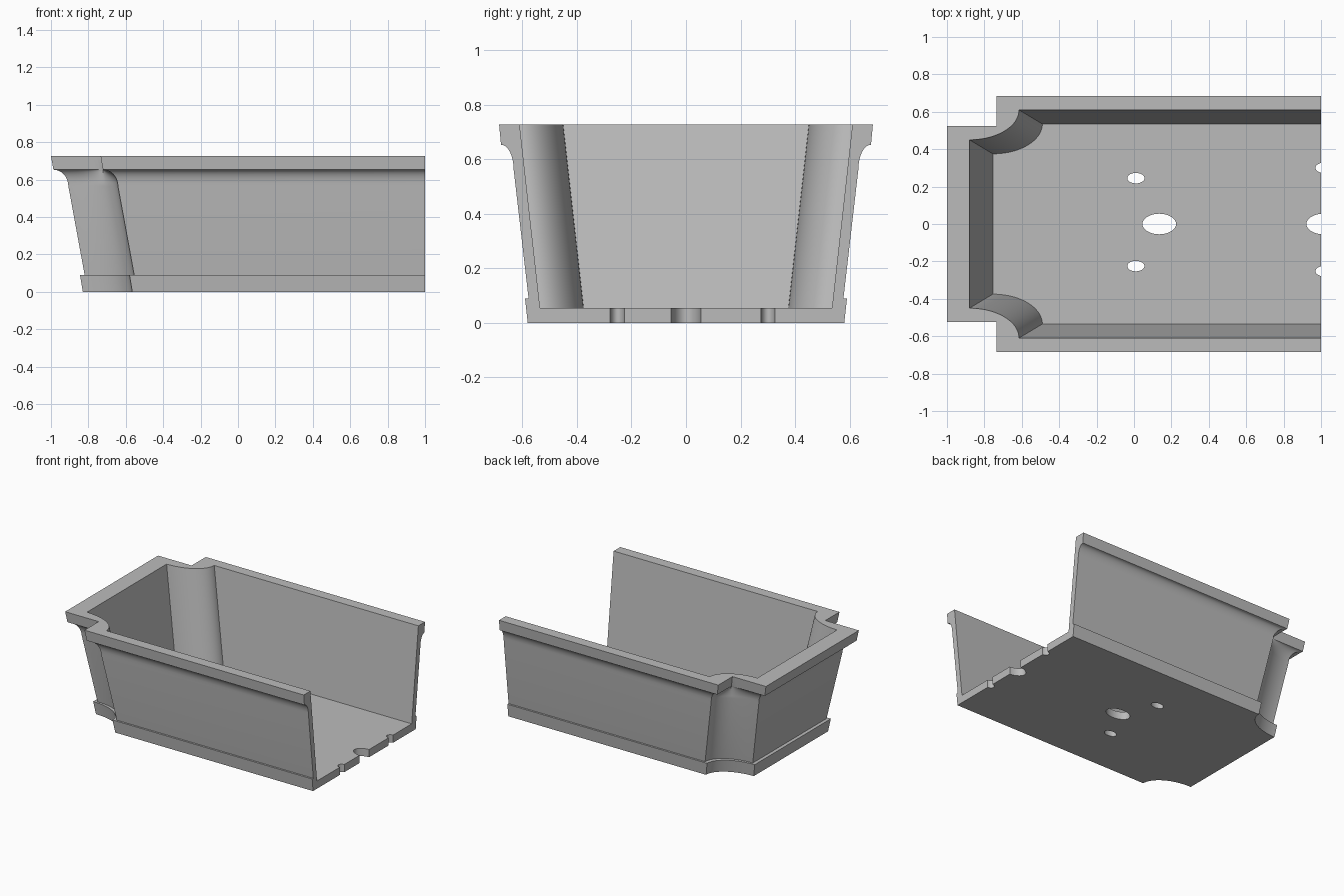
import bpy, bmesh, math

if "Cube" in bpy.data.objects:
    bpy.data.objects.remove(bpy.data.objects["Cube"], do_unlink=True)

NOTCH_X, NOTCH_Y = 0.265, 0.16   # size of the corner notch
STEPS = 24                       # segments per notch
FLOOR_Z, TOP_Z = 0.055, 0.727

stone = bpy.data.materials.new("plain grey")
stone.use_nodes = True
grey = (0.5, 0.5, 0.5, 1)
stone.diffuse_color = grey
stone.node_tree.nodes["Principled BSDF"].inputs["Base Color"].default_value = grey


def outline(x, y, square):
    """Open plan path around the closed end; notches blend from round to square."""
    half = []
    for i in range(STEPS + 1):
        t = i / STEPS
        a = t * math.pi / 2
        u = (1 - square) * math.sin(a) + square * min(1, 2 * t)
        v = (1 - square) * math.cos(a) + square * min(1, 2 - 2 * t)
        half.append((-x + NOTCH_X * u, y - NOTCH_Y * v))
    half.append((1, y))
    return [(px, -py) for px, py in reversed(half)] + half


# Wall profile: end distance, side distance, height, notch squareness
levels = [(0.83, 0.58, 0, 0), (0.845, 0.59, 0.09, 0),
          (0.82, 0.577, 0.09, 0), (0.907, 0.632, 0.565, 0)]
for i in range(1, 9):            # cove under the rim
    a = i / 8 * math.pi / 2
    out = 1 - math.cos(a)
    levels.append((0.907 + 0.08 * out, 0.632 + 0.046 * out,
                   0.565 + 0.088 * math.sin(a), out))
levels += [(1, 0.685, TOP_Z, 1), (0.88, 0.61, TOP_Z, 0),
           (0.755, 0.535, FLOOR_Z, 0)]

# Trough body, lofted through the levels
bm = bmesh.new()
rings = [[bm.verts.new((px, py, z)) for px, py in outline(x, y, sq)]
         for x, y, z, sq in levels]
for lower, upper in zip(rings, rings[1:]):
    for i in range(len(lower) - 1):
        bm.faces.new((lower[i], lower[i + 1], upper[i + 1], upper[i]))
bm.faces.new(rings[0])
bm.faces.new(rings[-1])
bm.faces.new([r[0] for r in rings] + [r[-1] for r in reversed(rings)])
bmesh.ops.recalc_face_normals(bm, faces=bm.faces)
mesh = bpy.data.meshes.new("planter_trough")
bm.to_mesh(mesh)
bm.free()
mesh.materials.append(stone)
trough = bpy.data.objects.new("planter_trough", mesh)
bpy.context.collection.objects.link(trough)

# Drain holes through the floor: x, y, radius in x, radius in y
holes = [(0.135, 0, 0.09, 0.055), (0.01, 0.245, 0.046, 0.028),
         (0.01, -0.225, 0.046, 0.028), (1.012, 0, 0.09, 0.055),
         (1.012, 0.3, 0.042, 0.027), (1.012, -0.252, 0.042, 0.027)]
for x, y, rx, ry in holes:
    bpy.ops.mesh.primitive_cylinder_add(vertices=32, radius=1, depth=0.2,
                                        location=(x, y, 0.02))
    cutter = bpy.context.object
    cutter.name = "drain_hole_cutter"
    cutter.scale = (rx, ry, 1)
    cutter.hide_render = True
    cutter.data.materials.append(stone)
    bpy.context.view_layer.update()
    cut = trough.modifiers.new("drain_hole", 'BOOLEAN')
    cut.operation, cut.solver, cut.object = 'DIFFERENCE', 'EXACT', cutter
    bpy.ops.object.select_all(action='DESELECT')
    trough.select_set(True)
    bpy.context.view_layer.objects.active = trough
    bpy.ops.object.modifier_apply(modifier=cut.name)
    bpy.data.objects.remove(cutter, do_unlink=True)

bpy.ops.object.shade_smooth_by_angle(angle=math.radians(30))
